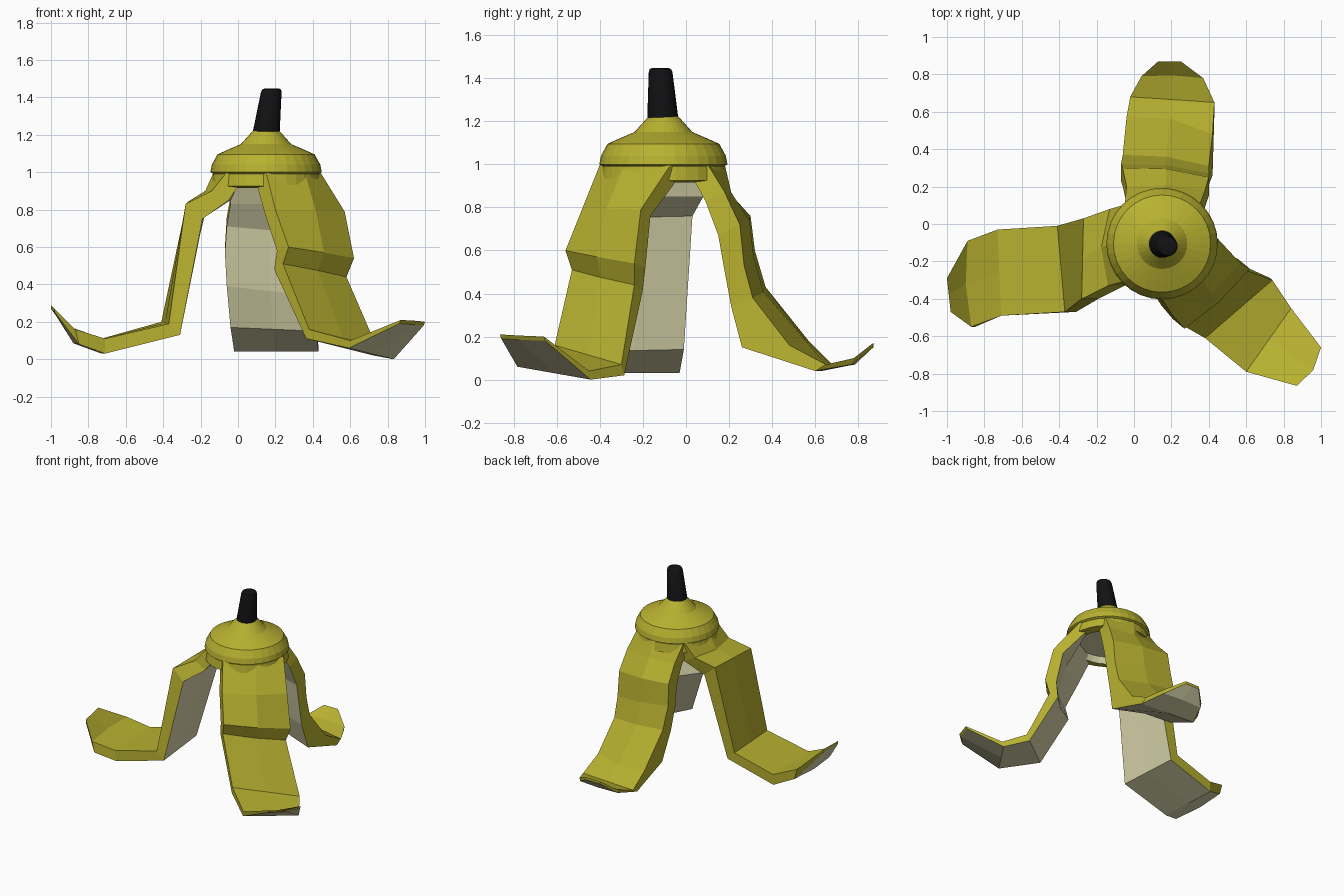
import bpy, bmesh, math
from mathutils import Vector

cube = bpy.data.objects.get("Cube")
if cube:
    bpy.data.objects.remove(cube, do_unlink=True)


def material(name, rgb):
    m = bpy.data.materials.new(name)
    m.use_nodes = True
    m.diffuse_color = (*rgb, 1)
    bsdf = m.node_tree.nodes["Principled BSDF"]
    bsdf.inputs["Base Color"].default_value = (*rgb, 1)
    bsdf.inputs["Roughness"].default_value = 0.8
    return m


YELLOW = material("peel yellow", (0.48, 0.44, 0.03))
CREAM = material("inner cream", (0.70, 0.67, 0.41))
BLACK = material("stem black", (0.006, 0.006, 0.007))


def finish(name, bm, mats):
    bmesh.ops.recalc_face_normals(bm, faces=bm.faces)
    mesh = bpy.data.meshes.new(name)
    bm.to_mesh(mesh)
    bm.free()
    for m in mats:
        mesh.materials.append(m)
    ob = bpy.data.objects.new(name, mesh)
    bpy.context.collection.objects.link(ob)
    return ob


def loft(name, rings, mats, mat_rule):
    """Skin a row of closed rings and cap both ends."""
    bm = bmesh.new()
    rows = [[bm.verts.new(p) for p in ring] for ring in rings]
    n = len(rows[0])
    for i, (a, b) in enumerate(zip(rows, rows[1:])):
        for j in range(n):
            k = (j + 1) % n
            f = bm.faces.new((a[j], a[k], b[k], b[j]))
            f.material_index = mat_rule(i, j)
    bm.faces.new(rows[0])
    last = bm.faces.new(rows[-1])
    last.material_index = mat_rule(len(rows) - 1, 0)
    return finish(name, bm, mats)


def circle(cx, cy, r, z, n=32):
    return [(cx + r * math.cos(2 * math.pi * k / n),
             cy + r * math.sin(2 * math.pi * k / n), z) for k in range(n)]


CX, CY = 0.15, -0.105

# Domed cap
cap = [(0.27, 0.985), (0.298, 1.0), (0.29, 1.04), (0.26, 1.095),
       (0.205, 1.12), (0.135, 1.15), (0.07, 1.222)]
loft("cap", [circle(CX, CY, r, z) for r, z in cap], [YELLOW], lambda i, j: 0)

# Collar under the cap, cream inside
collar = [(0.27, 1.0), (0.285, 0.99), (0.295, 0.925), (0.235, 0.915),
          (0.215, 0.96), (0.05, 0.97)]
loft("collar", [circle(CX, CY, r, z) for r, z in collar], [YELLOW, CREAM],
     lambda i, j: 1 if i >= 3 else 0)

# Leaning stem: x, y, radius, z
stem = [(0.151, -0.108, 0.072, 1.215), (0.178, -0.118, 0.055, 1.43),
        (0.18, -0.119, 0.05, 1.442), (0.18, -0.119, 0.038, 1.448)]
stem_ob = loft("stem", [circle(*s, 24) for s in stem], [BLACK], lambda i, j: 0)
bpy.context.view_layer.objects.active = stem_ob
stem_ob.select_set(True)
bpy.ops.object.shade_smooth_by_angle(angle=math.radians(35))


def strip(name, direction, stations):
    """Peel strip. Station: one outer edge, other outer edge,
    (inward thickness, downward thickness, crown bulge)."""
    d = Vector((*direction, 0)).normalized()
    rings = []
    for lo, hi, (a, b, c) in stations:
        lo, hi = Vector(lo), Vector(hi)
        mid = (lo + hi) / 2 + d * c
        off = -d * a - Vector((0, 0, b))
        rings.append([lo, mid, hi, hi + off, mid + off, lo + off])
    loft(name, rings, [YELLOW, CREAM], lambda i, j: 1 if j in (3, 4) else 0)


# Strip on the model's right
strip("right_strip", (-1, 0), [
    ((-0.06, -0.31, 1.00), (-0.06, 0.10, 1.00), (0.07, 0.06, 0.07)),
    ((-0.14, -0.33, 0.90), (-0.13, 0.08, 0.90), (0.09, 0.05, 0.04)),
    ((-0.28, -0.40, 0.83), (-0.27, 0.03, 0.84), (0.09, 0.08, 0.00)),
    ((-0.37, -0.47, 0.19), (-0.41, -0.01, 0.20), (0.06, 0.06, 0.00)),
    ((-0.71, -0.49, 0.11), (-0.73, -0.03, 0.11), (0.00, 0.08, 0.00)),
    ((-0.87, -0.55, 0.16), (-0.89, -0.09, 0.17), (0.02, 0.08, 0.02)),
    ((-0.98, -0.47, 0.27), (-1.00, -0.29, 0.29), (0.00, 0.02, 0.00)),
])

# Strip at the back
strip("back_strip", (0, 1), [
    ((-0.05, 0.10, 1.00), (0.35, 0.10, 1.00), (0.07, 0.06, 0.08)),
    ((-0.04, 0.20, 0.87), (0.38, 0.18, 0.87), (0.09, 0.04, 0.02)),
    ((-0.06, 0.30, 0.76), (0.40, 0.25, 0.72), (0.10, 0.05, 0.02)),
    ((-0.07, 0.32, 0.60), (0.40, 0.27, 0.53), (0.09, 0.03, 0.02)),
    ((-0.06, 0.37, 0.43), (0.40, 0.31, 0.38), (0.10, 0.04, 0.02)),
    ((-0.04, 0.57, 0.18), (0.42, 0.48, 0.16), (0.22, 0.01, 0.04)),
    ((-0.02, 0.68, 0.07), (0.43, 0.65, 0.07), (0.05, 0.03, 0.00)),
    ((0.04, 0.79, 0.10), (0.37, 0.78, 0.10), (0.01, 0.03, 0.01)),
    ((0.13, 0.87, 0.17), (0.25, 0.87, 0.17), (0.00, 0.02, 0.00)),
])

# Strip at the front left
strip("front_left_strip", (0.77, -0.64), [
    ((0.15, -0.40, 1.00), (0.44, -0.07, 1.00), (0.07, 0.05, 0.08)),
    ((0.20, -0.48, 0.80), (0.57, -0.21, 0.79), (0.07, 0.03, 0.04)),
    ((0.27, -0.56, 0.60), (0.62, -0.24, 0.54), (0.08, 0.02, 0.02)),
    ((0.24, -0.53, 0.51), (0.58, -0.24, 0.44), (0.06, 0.03, 0.02)),
    ((0.38, -0.61, 0.16), (0.74, -0.30, 0.07), (0.02, 0.05, 0.00)),
    ((0.60, -0.79, 0.10), (0.84, -0.45, 0.04), (0.01, 0.04, 0.00)),
    ((0.87, -0.865, 0.21), (1.00, -0.66, 0.20), (0.01, 0.02, 0.03)),
])
